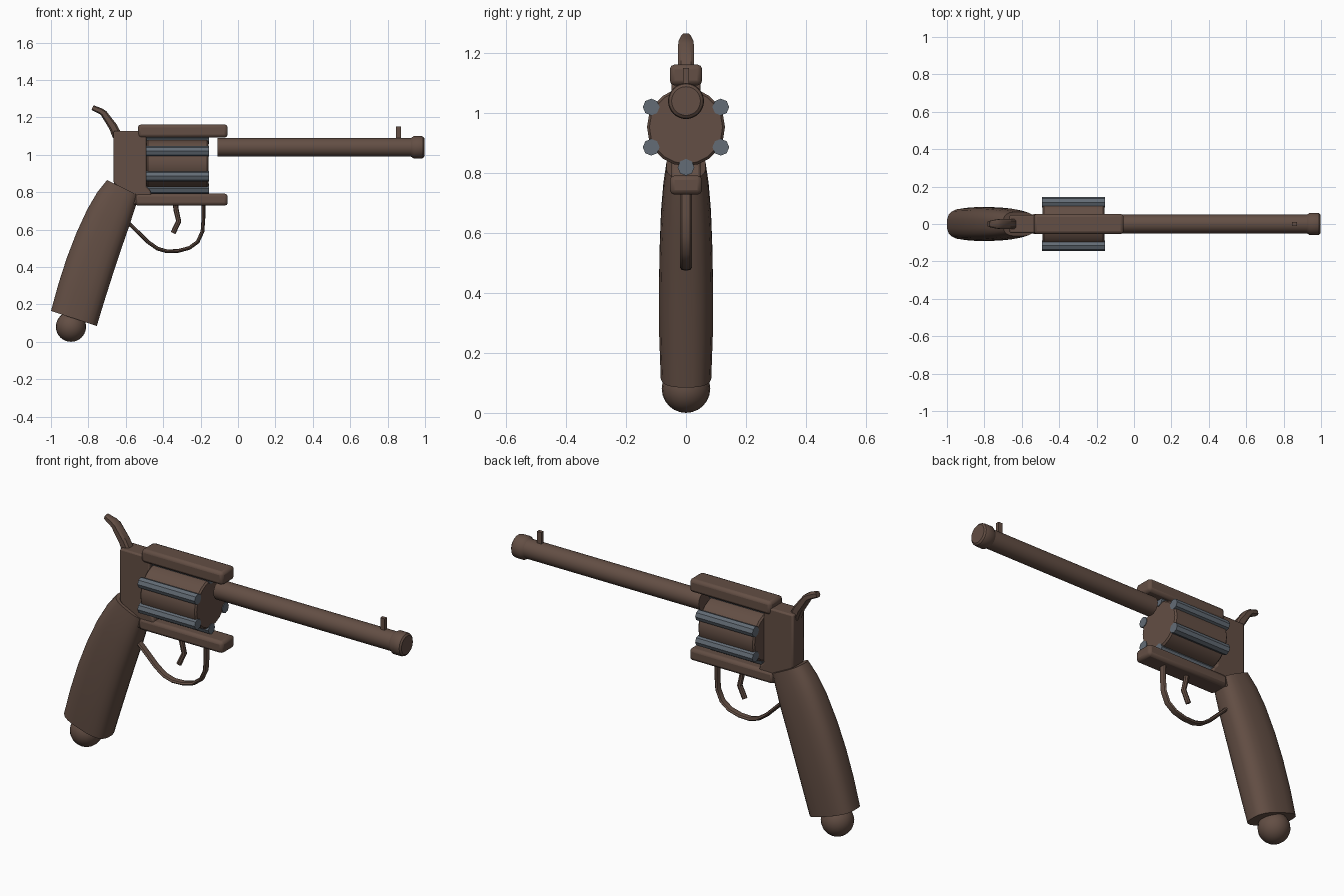
import bpy, bmesh, math
from mathutils import Vector

if "Cube" in bpy.data.objects:
    bpy.data.objects.remove(bpy.data.objects["Cube"])


def material(name, rgb):
    m = bpy.data.materials.new(name)
    m.diffuse_color = (*rgb, 1)
    m.use_nodes = True
    m.node_tree.nodes["Principled BSDF"].inputs["Base Color"].default_value = m.diffuse_color
    return m


BROWN = material("dark brown", (0.125, 0.077, 0.058))
STEEL = material("blue grey steel", (0.125, 0.15, 0.18))


def finish(name, bm, mat=BROWN, bevel=0, smooth=True):
    bmesh.ops.recalc_face_normals(bm, faces=bm.faces)
    me = bpy.data.meshes.new(name)
    bm.to_mesh(me)
    bm.free()
    ob = bpy.data.objects.new(name, me)
    bpy.context.collection.objects.link(ob)
    me.materials.append(mat)
    if bevel:
        mod = ob.modifiers.new("bevel", 'BEVEL')
        mod.width, mod.segments, mod.limit_method = bevel, 2, 'ANGLE'
    if smooth:
        bpy.ops.object.select_all(action='DESELECT')
        ob.select_set(True)
        bpy.context.view_layer.objects.active = ob
        bpy.ops.object.shade_smooth_by_angle(angle=math.radians(35))
    return ob


def loft(name, rings, **kw):
    """Skin a list of point rings and cap both ends."""
    bm = bmesh.new()
    vs = [[bm.verts.new(p) for p in r] for r in rings]
    n = len(vs[0])
    for a, b in zip(vs, vs[1:]):
        for i in range(n):
            j = (i + 1) % n
            bm.faces.new((a[i], a[j], b[j], b[i]))
    bm.faces.new(vs[0])
    bm.faces.new(vs[-1])
    return finish(name, bm, **kw)


def turned(name, profile, y, z, sides, **kw):
    """Solid of revolution along x from (x, radius) pairs."""
    def ring(x, r):
        return [(x, y + r * math.sin(math.tau * i / sides), z + r * math.cos(math.tau * i / sides))
                for i in range(sides)]
    return loft(name, [ring(x, r) for x, r in profile], **kw)


def plate(name, outline, half, **kw):
    """Extrude an x-z outline symmetrically in y."""
    return loft(name, [[(x, s * half, z) for x, z in outline] for s in (-1, 1)], **kw)


def box(name, x0, x1, z0, z1, half, **kw):
    return plate(name, [(x0, z0), (x1, z0), (x1, z1), (x0, z1)], half, **kw)


def sweep(name, path, width, half, sides=8):
    """Round bar following an x-z path."""
    pts = [Vector((x, 0, z)) for x, z in path]
    rings = []
    for i, p in enumerate(pts):
        t = (pts[min(i + 1, len(pts) - 1)] - pts[max(i - 1, 0)]).normalized()
        side = Vector((-t.z, 0, t.x))
        rings.append([p + side * width * math.cos(math.tau * k / sides)
                      + Vector((0, half * math.sin(math.tau * k / sides), 0)) for k in range(sides)])
    return loft(name, rings)


# Barrel, muzzle and sight
turned("barrel", [(-0.11, 0.05), (0.94, 0.05)], 0, 1.04, 32)
turned("muzzle", [(0.925, 0.05), (0.94, 0.06), (0.98, 0.06), (0.99, 0.057), (0.997, 0.048)], 0, 1.04, 32)
box("front_sight", 0.846, 0.872, 1.08, 1.15, 0.01, smooth=False)

# Drum with six rods around it
turned("drum", [(-0.49, 0.122), (-0.482, 0.13), (-0.166, 0.13), (-0.158, 0.122)], 0, 0.953, 20)
for k in range(6):
    a = math.tau * k / 6
    turned(f"drum_rod_{k + 1}", [(-0.492, 0.028), (-0.155, 0.028)],
           0.134 * math.sin(a), 0.953 + 0.134 * math.cos(a), 8, mat=STEEL, smooth=False)

# Frame
box("top_strap", -0.535, -0.055, 1.092, 1.162, 0.054, bevel=0.016)
box("bottom_strap", -0.55, -0.055, 0.728, 0.792, 0.054, bevel=0.016)
plate("rear_frame", [(-0.665, 0.85), (-0.56, 0.73), (-0.46, 0.78), (-0.47, 0.81), (-0.49, 0.83),
                     (-0.49, 1.10), (-0.52, 1.128), (-0.665, 1.128)], 0.048, bevel=0.008)

# Hammer: flat bar, narrowing towards the curled tip
hammer = [(-0.645, 1.10, 0.026, 0.027), (-0.668, 1.15, 0.023, 0.027), (-0.718, 1.222, 0.018, 0.026),
          (-0.735, 1.234, 0.016, 0.024), (-0.778, 1.252, 0.014, 0.015)]
rings = []
for i, (x, z, w, h) in enumerate(hammer):
    a, b = hammer[max(i - 1, 0)], hammer[min(i + 1, len(hammer) - 1)]
    t = Vector((b[0] - a[0], b[1] - a[1])).normalized()
    rings.append([(x - t.y * w * s, h * q, z + t.x * w * s)
                  for s, q in ((1, .6), (.6, 1), (-.6, 1), (-1, .6), (-1, -.6), (-.6, -1), (.6, -1), (1, -.6))])
loft("hammer", rings)

# Grip: rounded sections between a back curve and a front curve
sections = [((-0.70, 0.865), (-0.53, 0.782), 0.066), ((-0.752, 0.80), (-0.552, 0.71), 0.076),
            ((-0.805, 0.71), (-0.583, 0.615), 0.084), ((-0.865, 0.58), (-0.63, 0.48), 0.089),
            ((-0.915, 0.45), (-0.672, 0.352), 0.091), ((-0.96, 0.31), (-0.714, 0.22), 0.09),
            ((-1.0, 0.165), (-0.755, 0.085), 0.085)]
rings = []
for (bx, bz), (fx, fz), half in sections:
    ring = []
    for k in range(20):
        a = math.tau * (k + 0.5) / 20
        c, s = (math.copysign(abs(f(a)) ** 0.7, f(a)) for f in (math.cos, math.sin))
        c /= math.cos(math.pi / 20) ** 0.7
        u = 0.5 + 0.5 * c
        ring.append((bx + (fx - bx) * u, half * s, bz + (fz - bz) * u))
    rings.append(ring)
loft("grip", rings)

# Butt ball
bm = bmesh.new()
bmesh.ops.create_uvsphere(bm, u_segments=20, v_segments=12, radius=0.081)
bmesh.ops.translate(bm, verts=bm.verts, vec=(-0.893, 0, 0.081))
finish("butt_ball", bm)

# Trigger and guard
sweep("trigger", [(-0.335, 0.74), (-0.33, 0.70), (-0.317, 0.645), (-0.347, 0.582)], 0.014, 0.013)
sweep("trigger_guard", [(-0.185, 0.74), (-0.185, 0.66), (-0.19, 0.59), (-0.215, 0.535), (-0.26, 0.502),
                        (-0.32, 0.486), (-0.38, 0.484), (-0.43, 0.498), (-0.48, 0.533),
                        (-0.53, 0.582), (-0.59, 0.64)], 0.01, 0.02)
